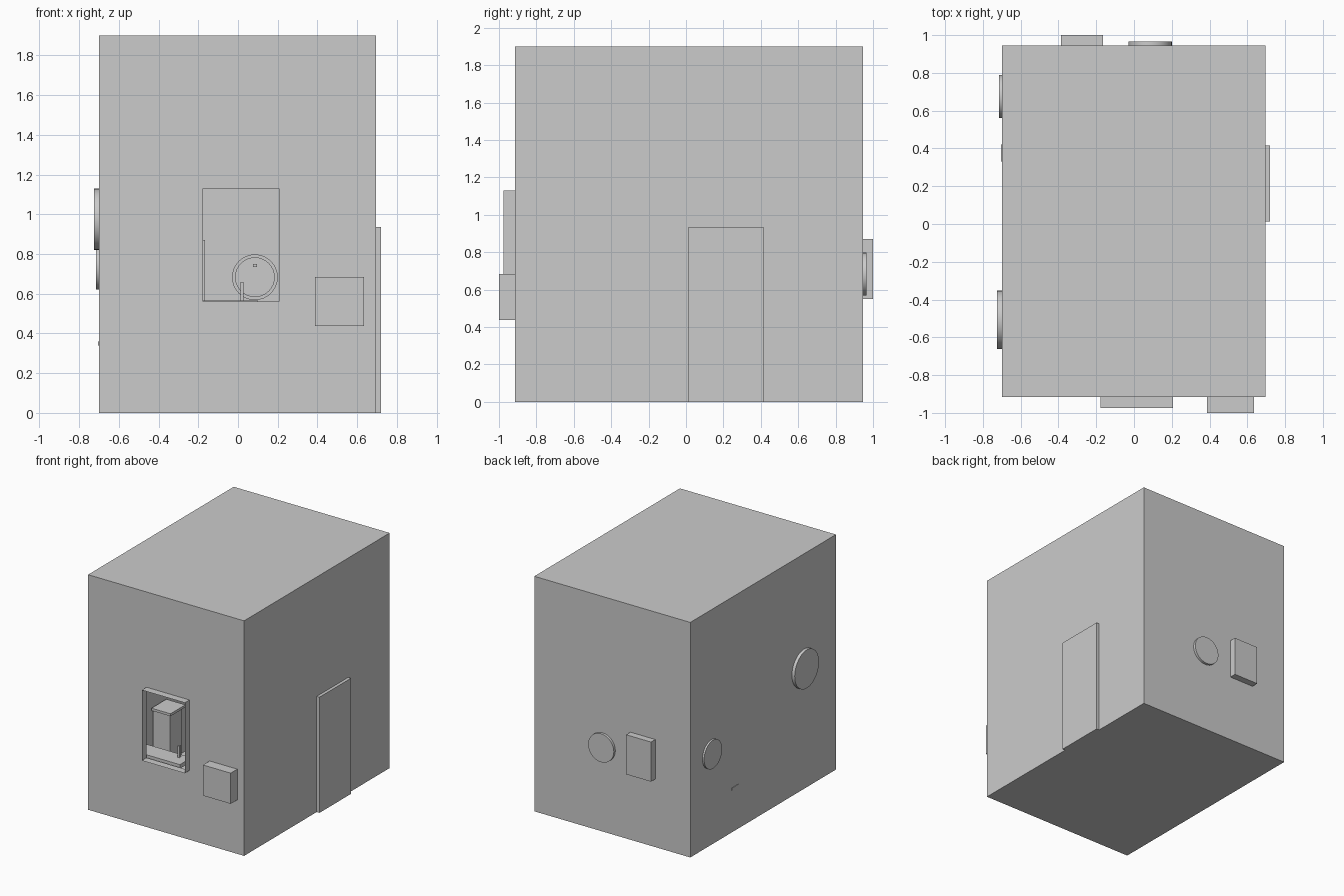
import bpy, bmesh, math

if "Cube" in bpy.data.objects:
    bpy.data.objects.remove(bpy.data.objects["Cube"])

X0, X1, Y0, Y1, H = -0.70, 0.695, -0.915, 0.945, 1.90
WX0, WX1, WZ0, WZ1 = -0.177, 0.207, 0.56, 1.13   # window opening
WY = -0.975                                      # front rim of window


def make_object(name, bm):
    mesh = bpy.data.meshes.new(name)
    bm.to_mesh(mesh)
    bm.free()
    ob = bpy.data.objects.new(name, mesh)
    bpy.context.collection.objects.link(ob)
    return ob


def box(name, x0, x1, y0, y1, z0, z1):
    bm = bmesh.new()
    bmesh.ops.create_cube(bm, size=1)
    for v in bm.verts:
        v.co.x = x1 if v.co.x > 0 else x0
        v.co.y = y1 if v.co.y > 0 else y0
        v.co.z = z1 if v.co.z > 0 else z0
    return make_object(name, bm)


def disc(name, centre, radius, depth, axis):
    rot = (0, math.pi / 2, 0) if axis == 'x' else (math.pi / 2, 0, 0)
    bpy.ops.mesh.primitive_cylinder_add(vertices=32, radius=radius, depth=depth,
                                        location=centre, rotation=rot)
    bpy.context.object.name = name
    bpy.ops.object.shade_smooth_by_angle(angle=math.radians(30))


def ring(bm, x0, x1, y, z0, z1):
    return [bm.verts.new(p) for p in
            ((x0, y, z0), (x1, y, z0), (x1, y, z1), (x0, y, z1))]


def bridge(bm, a, b):
    for i in range(4):
        j = (i + 1) % 4
        bm.faces.new((a[i], a[j], b[j], b[i]))


# Hollow room: front wall has a window hole, thin walls
bm = bmesh.new()
front = ring(bm, X0, X1, Y0, 0, H)
back = ring(bm, X0, X1, Y1, 0, H)
hole = ring(bm, WX0, WX1, Y0, WZ0, WZ1)
bridge(bm, front, hole)
bridge(bm, back, front)
bm.faces.new(back[::-1])
make_object("room_shell", bm)

# Window surround: open tube standing proud of the wall
bm = bmesh.new()
bridge(bm, ring(bm, WX0, WX1, Y0, WZ0, WZ1), ring(bm, WX0, WX1, WY, WZ0, WZ1))
make_object("window_surround", bm)

# Wall fittings that show on the outside
box("front_wall_box", 0.387, 0.635, -1.0, -0.87, 0.437, 0.685)
box("door", 0.66, 0.72, 0.013, 0.415, 0, 0.935)
box("back_wall_box", -0.387, -0.165, 0.90, 1.0, 0.55, 0.87)
disc("back_wall_disc", (0.085, 0.94, 0.683), 0.115, 0.05, 'y')
disc("back_disc_face", (0.085, 0.912, 0.683), 0.10, 0.01, 'y')
box("back_disc_knob", 0.075, 0.095, 0.89, 0.91, 0.735, 0.75)
disc("left_disc_large", (-0.70, -0.508, 0.975), 0.155, 0.05, 'x')
disc("left_disc_small", (-0.695, 0.675, 0.735), 0.115, 0.04, 'x')

# Furniture seen through the window
box("desk_top", -0.45, 0.10, -0.885, -0.735, 0.535, 0.567)
box("desk_post", 0.013, 0.028, -0.79, -0.77, 0.567, 0.66)
box("cabinet", -0.69, -0.54, -0.10, 0.05, 0, 0.50)
box("cabinet_top", -0.69, -0.52, -0.12, 0.07, 0.50, 0.52)
box("left_wall_panel", -0.704, -0.40, 0.33, 0.42, 0.34, 0.36)
